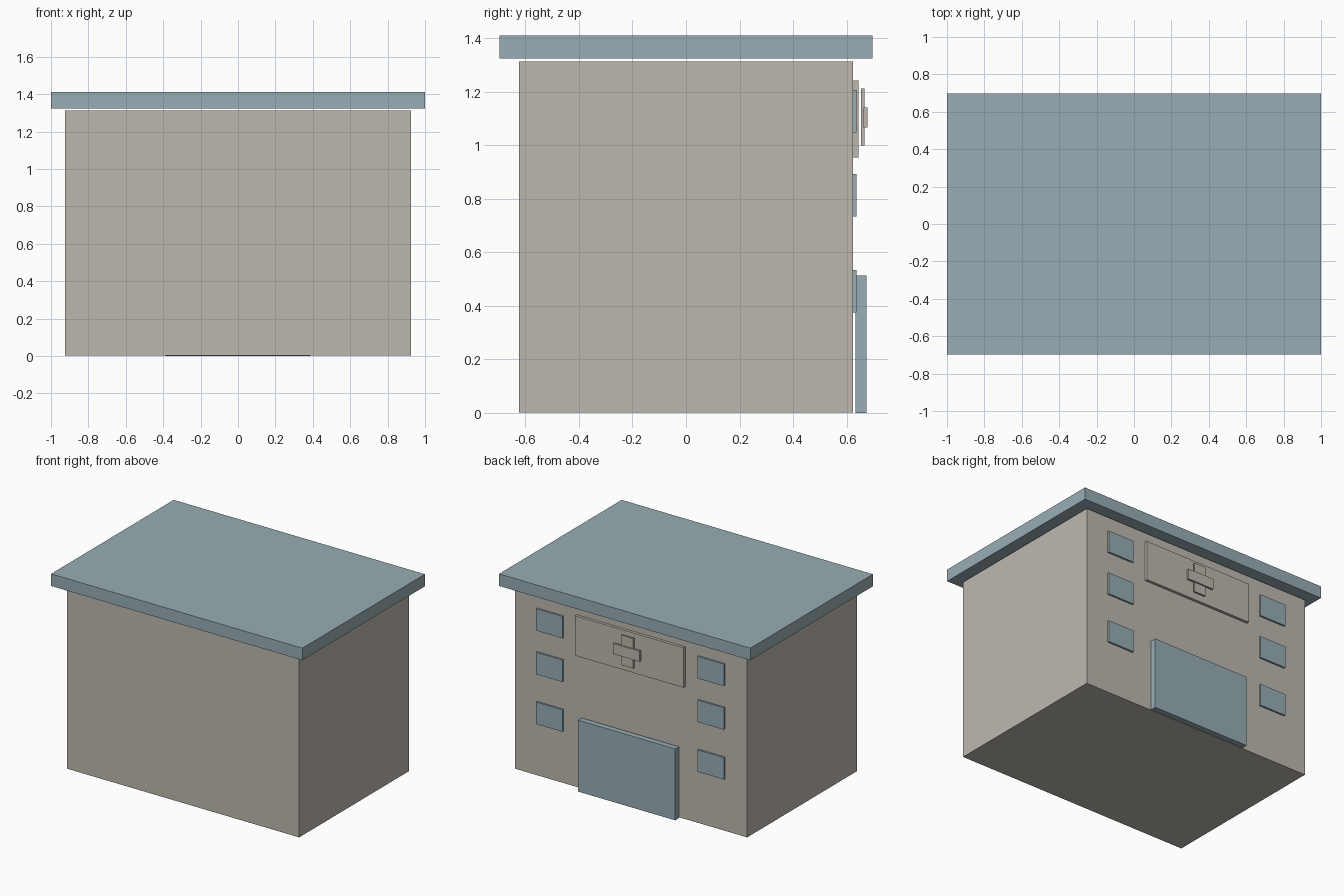
import bpy

if "Cube" in bpy.data.objects:
    bpy.data.objects.remove(bpy.data.objects["Cube"])


def material(name, rgb):
    m = bpy.data.materials.new(name)
    m.diffuse_color = (*rgb, 1.0)
    m.use_nodes = True
    m.node_tree.nodes["Principled BSDF"].inputs["Base Color"].default_value = m.diffuse_color
    return m


TAN = material("warm_grey_wall", (0.515, 0.479, 0.429))
BLUE = material("blue_grey_trim", (0.314, 0.423, 0.462))


def box(name, x, y, z, mat):
    """Box spanning the given (min, max) ranges."""
    bpy.ops.mesh.primitive_cube_add(size=1)
    ob = bpy.context.object
    ob.name = name
    ranges = (x, y, z)
    for v in ob.data.vertices:
        v.co = [r[0] if c < 0 else r[1] for c, r in zip(v.co, ranges)]
    ob.data.materials.append(mat)
    return ob


# Main block and the overhanging flat roof slab
box("building_walls", (-0.925, 0.925), (-0.625, 0.625), (0.002, 1.313), TAN)
box("roof_slab", (-1, 1), (-0.697, 0.697), (1.324, 1.411), BLUE)

# Entrance door, standing just off the back wall
box("entrance_door", (-0.387, 0.387), (0.634, 0.675), (0, 0.514), BLUE)

# Sign board with a raised cross
box("sign_board", (-0.432, 0.432), (0.622, 0.645), (0.955, 1.242), TAN)
box("cross_upright", (-0.047, 0.047), (0.655, 0.667), (0.999, 1.213), TAN)
box("cross_bar", (-0.105, 0.105), (0.663, 0.678), (1.067, 1.142), TAN)

# Three rows of windows on each side of the door
for row, z in enumerate((0.455, 0.813, 1.127), 1):
    for side, sx in (("left", -1), ("right", 1)):
        x = 0.643 * sx
        box(f"window_{side}_{row}", (x - 0.105, x + 0.105),
            (0.622, 0.638), (z - 0.079, z + 0.079), BLUE)
